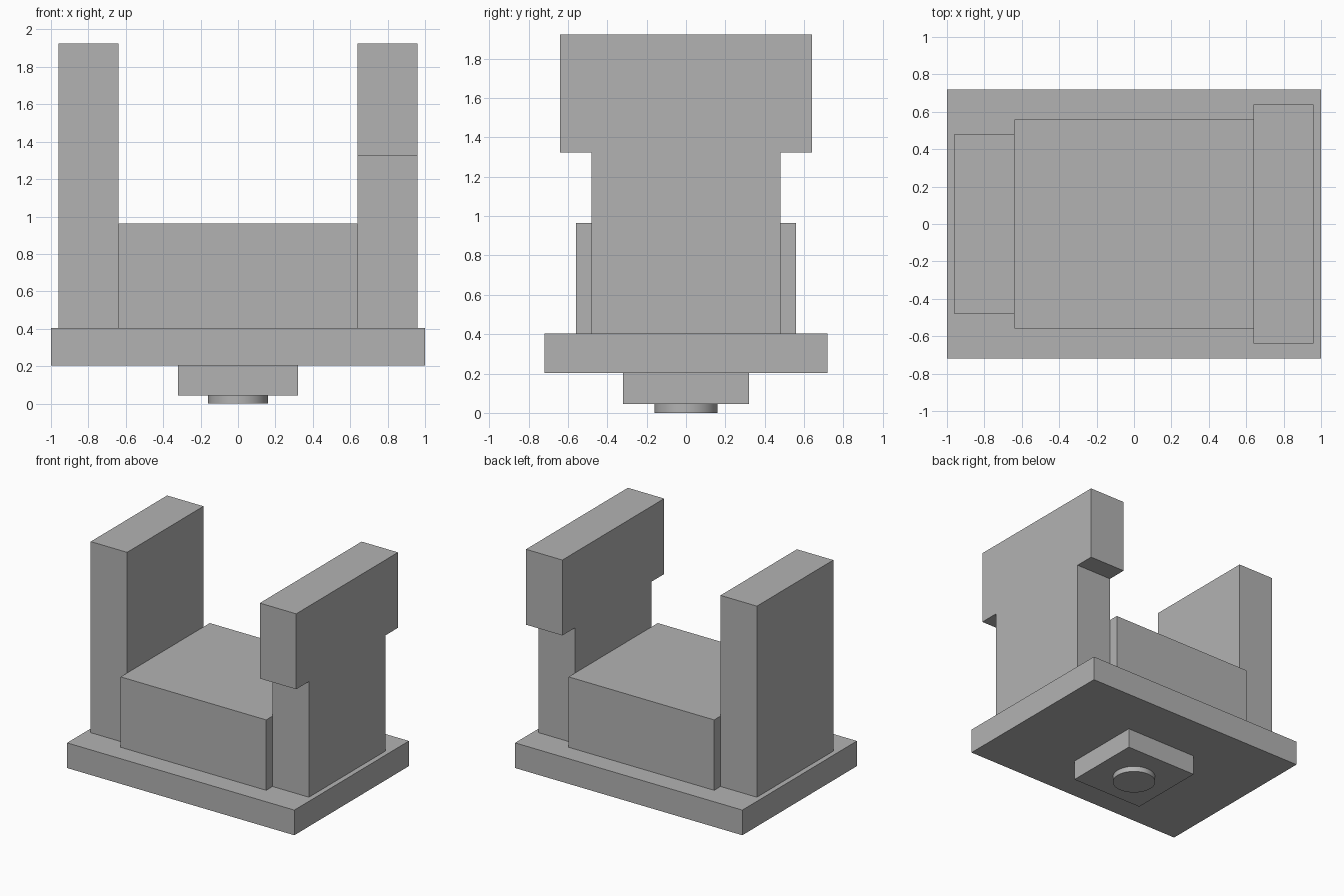
import bpy
import bmesh
import math
from mathutils import Matrix, Vector

cube = bpy.data.objects.get("Cube")
if cube:
    bpy.data.objects.remove(cube, do_unlink=True)

grey = bpy.data.materials.new("plain grey")
grey.use_nodes = True
colour = (0.45, 0.45, 0.45, 1)
grey.diffuse_color = colour
grey.node_tree.nodes["Principled BSDF"].inputs["Base Color"].default_value = colour


def add_part(name, bm):
    bmesh.ops.recalc_face_normals(bm, faces=bm.faces[:])
    mesh = bpy.data.meshes.new(name)
    bm.to_mesh(mesh)
    bm.free()
    mesh.materials.append(grey)
    obj = bpy.data.objects.new(name, mesh)
    bpy.context.collection.objects.link(obj)
    return obj


def box(name, x0, x1, half_depth, z0, z1):
    bm = bmesh.new()
    place = Matrix.Translation(((x0 + x1) / 2, 0, (z0 + z1) / 2))
    size = Matrix.Diagonal((x1 - x0, 2 * half_depth, z1 - z0, 1))
    bmesh.ops.create_cube(bm, size=1, matrix=place @ size)
    return add_part(name, bm)


# Heights of the main levels
PAD, PLATE, DECK, BLOCK, ARM, TOP = 0.044, 0.204, 0.404, 0.964, 1.324, 1.924

# Base plate, square pad and the parts standing on the plate
box("base_plate", -1, 1, 0.72, PLATE, DECK)
box("under_pad", -0.32, 0.32, 0.32, PAD, PLATE)
box("centre_block", -0.64, 0.64, 0.56, DECK, BLOCK)
box("straight_post", -0.96, -0.64, 0.48, DECK, TOP)

# T-shaped post: mirrored outline pushed out along x
half = [(0.48, DECK), (0.48, ARM), (0.64, ARM), (0.64, TOP)]
outline = half + [(-y, z) for y, z in reversed(half)]
bm = bmesh.new()
face = bm.faces.new([bm.verts.new((0.64, y, z)) for y, z in outline])
result = bmesh.ops.extrude_face_region(bm, geom=[face], use_keep_orig=True)
moved = [v for v in result["geom"] if isinstance(v, bmesh.types.BMVert)]
bmesh.ops.translate(bm, verts=moved, vec=Vector((0.32, 0, 0)))
add_part("t_post", bm)

# Round foot below the pad
bm = bmesh.new()
bmesh.ops.create_cone(bm, cap_ends=True, segments=64, radius1=0.16, radius2=0.16,
                      depth=PAD, matrix=Matrix.Translation((0, 0, PAD / 2)))
foot = add_part("round_foot", bm)
bpy.ops.object.select_all(action="DESELECT")
foot.select_set(True)
bpy.context.view_layer.objects.active = foot
bpy.ops.object.shade_smooth_by_angle(angle=math.radians(30))
